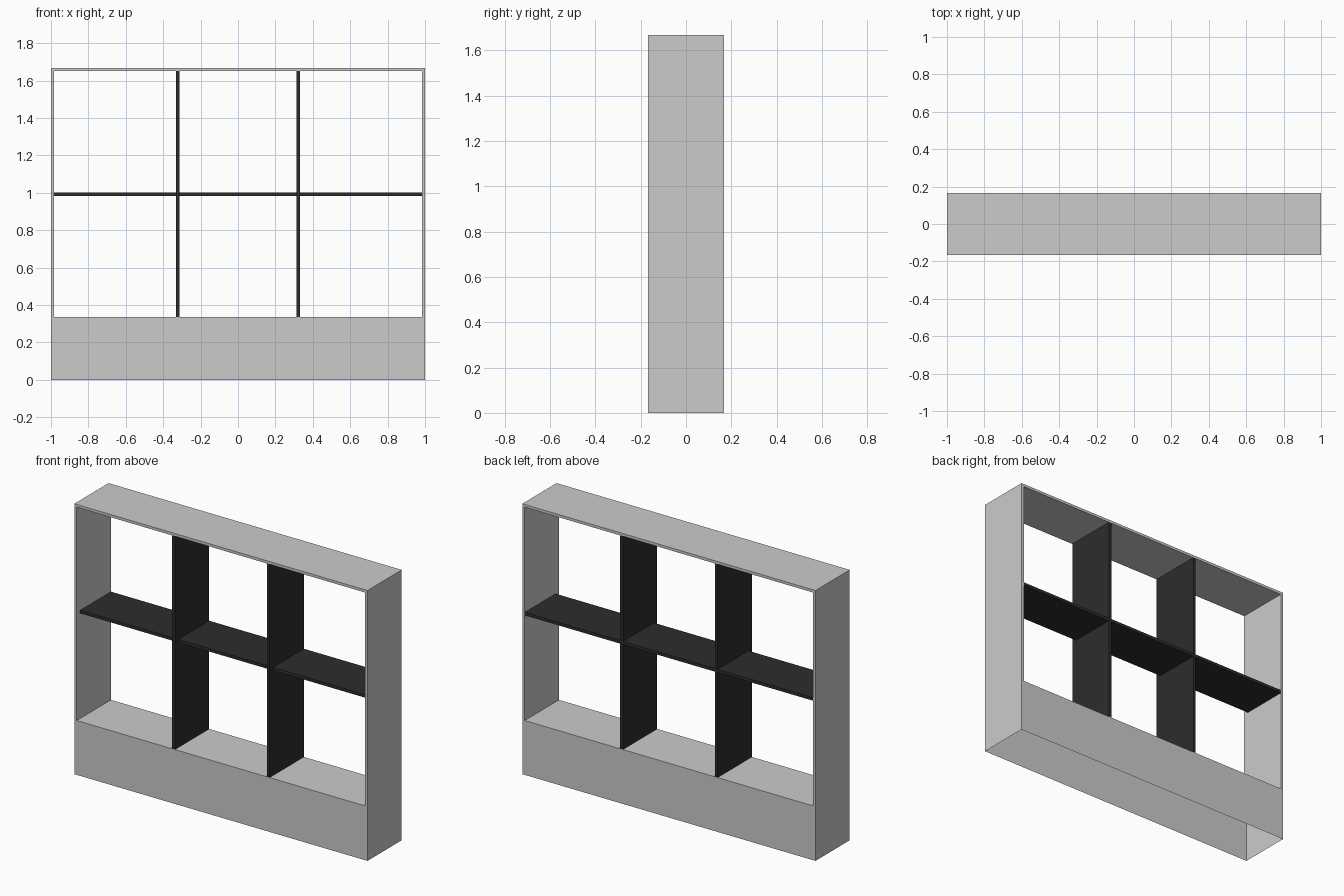
import bpy
import bmesh

if "Cube" in bpy.data.objects:
    bpy.data.objects.remove(bpy.data.objects["Cube"], do_unlink=True)

W, D, H = 1.0, 0.1667, 1.667      # half width, half depth, height
WALL, FLOOR = 0.0167, 0.335       # rim thickness, height of the plinth
BOARD = 0.019                     # thickness of shelf and dividers


def make_material(name, colour):
    mat = bpy.data.materials.new(name)
    mat.use_nodes = True
    mat.diffuse_color = colour
    mat.node_tree.nodes["Principled BSDF"].inputs["Base Color"].default_value = colour
    return mat


grey = make_material("light grey", (0.6, 0.6, 0.6, 1))
black = make_material("charcoal", (0.026, 0.026, 0.026, 1))


def finish(name, bm, mat):
    mesh = bpy.data.meshes.new(name)
    bm.to_mesh(mesh)
    bm.free()
    mesh.materials.append(mat)
    obj = bpy.data.objects.new(name, mesh)
    bpy.context.collection.objects.link(obj)
    return obj


def box(name, low, high, mat):
    bm = bmesh.new()
    bmesh.ops.create_cube(bm, size=1)
    for v in bm.verts:
        v.co = [(a + b) / 2 + c * (b - a) for a, b, c in zip(low, high, v.co)]
    return finish(name, bm, mat)


def rectangle(half, bottom, top):
    return [(-half, bottom), (half, bottom), (half, top), (-half, top)]


# Outer frame: a thin shell with a tall plinth, open underneath
bm = bmesh.new()
loops = {}
for key, profile in (("outer", rectangle(W, 0, H)),
                     ("inner", rectangle(W - WALL, FLOOR, H - WALL))):
    for side in (-1, 1):
        loops[key, side] = [bm.verts.new((x, side * D, z)) for x, z in profile]
for i in range(4):
    j = (i + 1) % 4
    of, ob = loops["outer", -1], loops["outer", 1]
    nf, nb = loops["inner", -1], loops["inner", 1]
    bm.faces.new((of[i], of[j], nf[j], nf[i]))       # front rim
    bm.faces.new((ob[j], ob[i], nb[i], nb[j]))       # back rim
    bm.faces.new((nf[i], nf[j], nb[j], nb[i]))       # opening
    if i:                                            # sides and top only
        bm.faces.new((of[j], of[i], ob[i], ob[j]))
finish("outer_frame", bm, grey)

# Upright dividers, full depth
for name, x in (("right_divider", -0.323), ("left_divider", 0.323)):
    box(name, (x - BOARD / 2, -D, FLOOR), (x + BOARD / 2, D, H - WALL), black)

# Middle shelf, set back from the front
mid = (FLOOR + H - WALL) / 2
box("middle_shelf", (WALL - W, -D + 0.033, mid - BOARD / 2),
    (W - WALL, D, mid + BOARD / 2), black)
